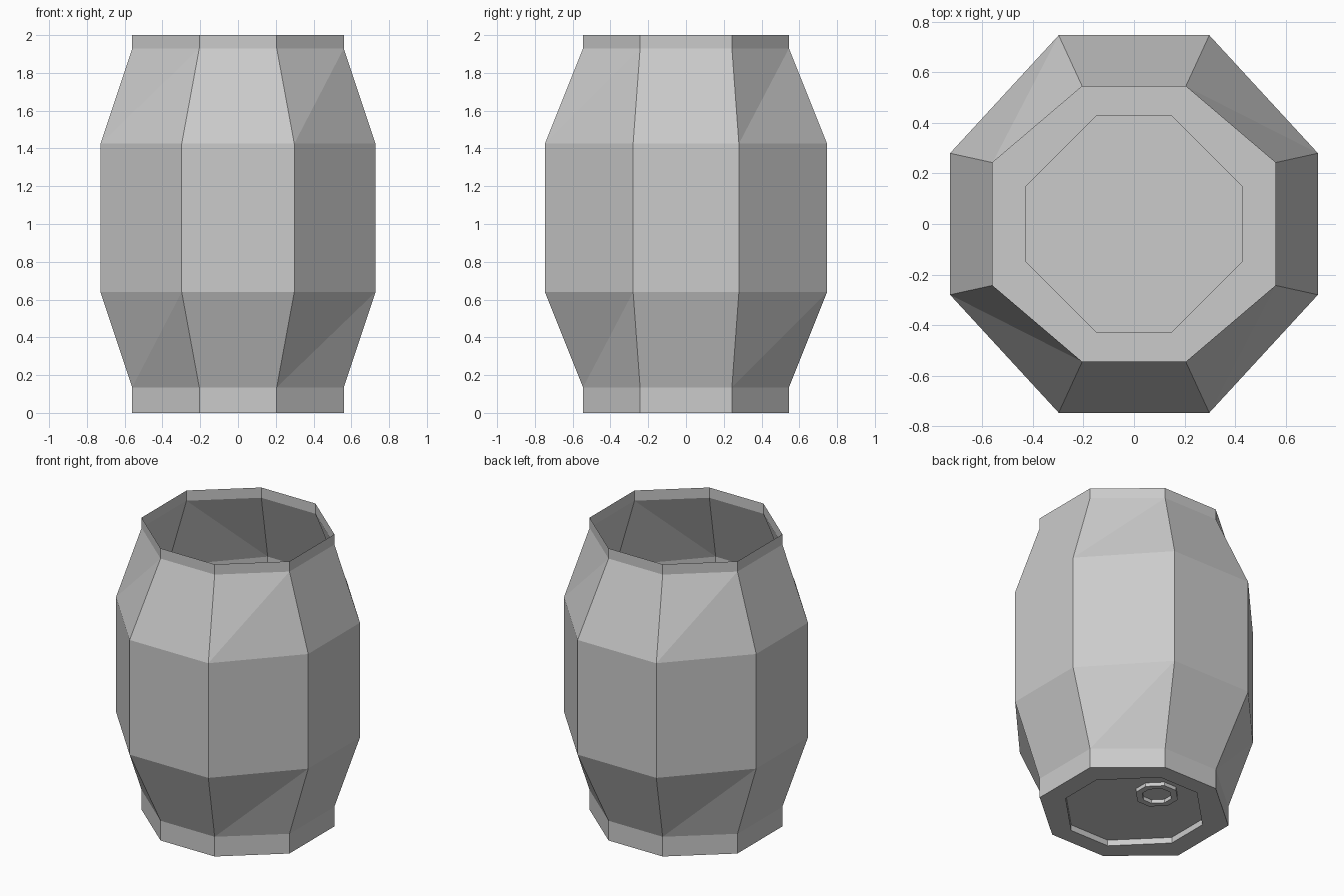
import bpy

if "Cube" in bpy.data.objects:
    bpy.data.objects.remove(bpy.data.objects["Cube"])


def octagon(x1, y1, x2, y2, z, cy=0.0):
    """Eight points: (x1, y1) are the side corners, (x2, y2) the front/back corners."""
    quarter = [(x1, -y1), (x1, y1), (x2, y2), (-x2, y2)]
    ring = quarter + [(-x, -y) for x, y in quarter]
    return [(x, y + cy, z) for x, y in ring]


def loft(name, rings, cap_end=False, closed=False):
    """Skin a series of octagons; the twisted corner faces are split in two."""
    verts = [p for ring in rings for p in ring]
    faces = []
    n = len(rings)
    for r in range(n if closed else n - 1):
        a, b = r * 8, ((r + 1) % n) * 8
        for i in range(8):
            j = (i + 1) % 8
            if i % 2:
                faces += [(a + i, a + j, b + j), (a + i, b + j, b + i)]
            else:
                faces.append((a + i, a + j, b + j, b + i))
    if cap_end:
        faces.append(tuple(range(7, -1, -1)))
    mesh = bpy.data.meshes.new(name)
    mesh.from_pydata(verts, [], faces)
    obj = bpy.data.objects.new(name, mesh)
    bpy.context.collection.objects.link(obj)
    return obj


def rim(z):
    return octagon(0.56, 0.243, 0.205, 0.545, z)


def belly(z):
    return octagon(0.728, 0.28, 0.298, 0.747, z)


# Open barrel: recessed bottom panel, chime, staves and top rim in one skin
loft("barrel_body", [
    octagon(0.43, 0.148, 0.148, 0.43, 0.04),
    octagon(0.43, 0.148, 0.148, 0.43, 0.0),
    rim(0.0), rim(0.135), belly(0.64), belly(1.425), rim(1.93), rim(2.0),
], cap_end=True)


# Raised bung ring under the bottom panel, towards the back
def bung(r, z):
    return octagon(r, r * 0.36, r * 0.36, r, z, cy=0.22)


loft("bung_ring", [bung(0.13, 0.039), bung(0.09, 0.039),
                   bung(0.09, 0.014), bung(0.13, 0.014)], closed=True)
